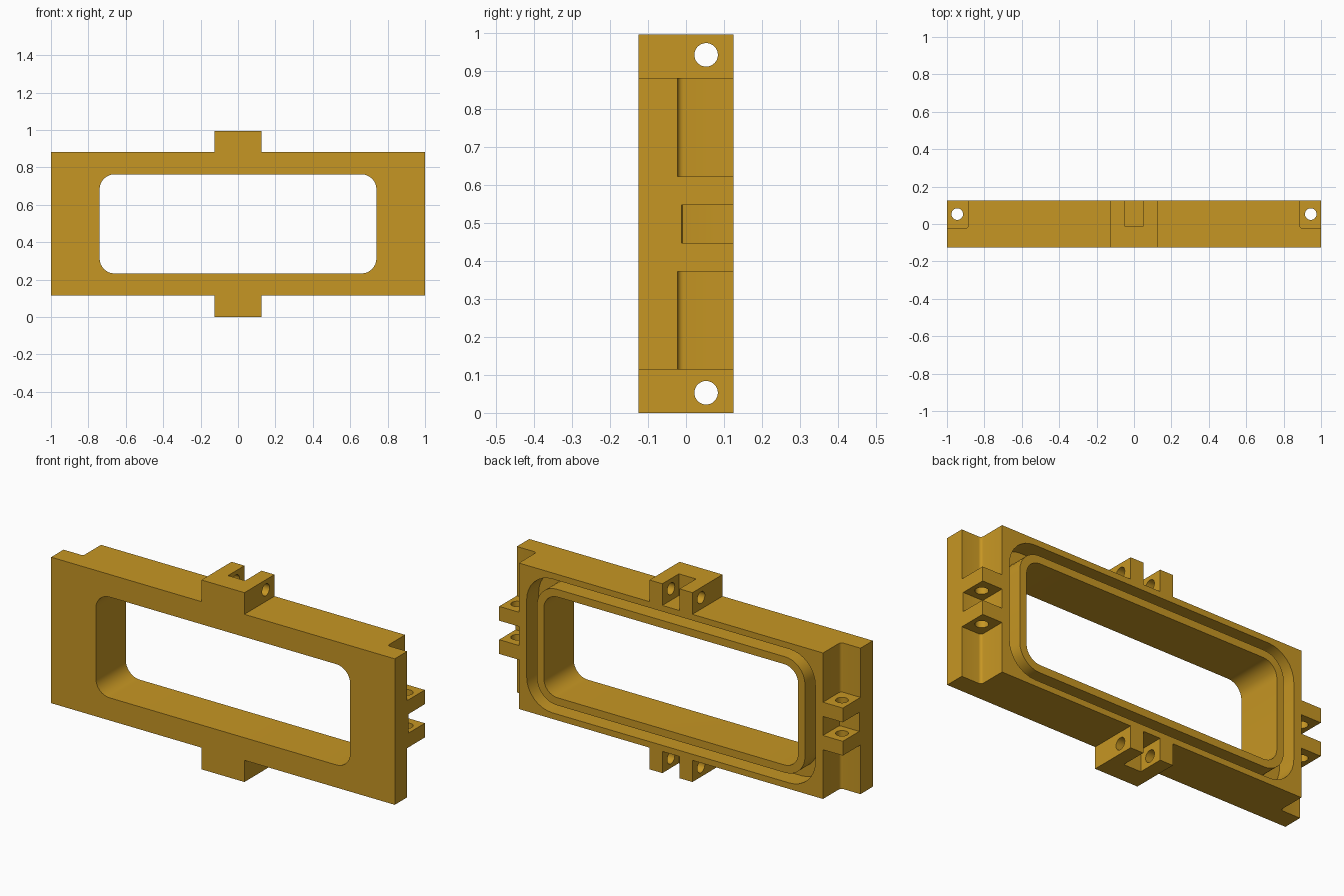
import bpy, bmesh, math

if "Cube" in bpy.data.objects:
    bpy.data.objects.remove(bpy.data.objects["Cube"])

ZC = 0.498           # mid height
TOP = 0.882          # top of the main bar
LOW = 2 * ZC - TOP   # bottom of the main bar

gold = bpy.data.materials.new("golden ochre")
gold.diffuse_color = (0.565, 0.305, 0.017, 1)
gold.use_nodes = True
gold.node_tree.nodes["Principled BSDF"].inputs["Base Color"].default_value = gold.diffuse_color


def prism(name, loop, axis, a, b):
    """Extrude a 2D loop from a to b along x (loop = y,z), y (x,z) or z (x,y)."""
    place = {"x": lambda u, v, w: (w, u, v),
             "y": lambda u, v, w: (u, w, v),
             "z": lambda u, v, w: (u, v, w)}[axis]
    bm = bmesh.new()
    base = bm.faces.new([bm.verts.new(place(u, v, a)) for u, v in loop])
    ext = bmesh.ops.extrude_face_region(bm, geom=[base])
    shift = place(0, 0, b - a)
    bmesh.ops.translate(bm, vec=shift,
                        verts=[g for g in ext["geom"] if isinstance(g, bmesh.types.BMVert)])
    bmesh.ops.recalc_face_normals(bm, faces=bm.faces)
    me = bpy.data.meshes.new(name)
    bm.to_mesh(me)
    bm.free()
    ob = bpy.data.objects.new(name, me)
    bpy.context.collection.objects.link(ob)
    me.materials.append(gold)
    return ob


def rounded(u0, u1, v0, v1, r, n=8):
    pts = []
    for cu, cv, start in ((u1 - r, v1 - r, 0), (u0 + r, v1 - r, 90),
                          (u0 + r, v0 + r, 180), (u1 - r, v0 + r, 270)):
        for i in range(n + 1):
            t = math.radians(start + 90 * i / n)
            pts.append((cu + r * math.cos(t), cv + r * math.sin(t)))
    return pts


def circle(u, v, r, n=32):
    return [(u + r * math.cos(2 * math.pi * i / n),
             v + r * math.sin(2 * math.pi * i / n)) for i in range(n)]


def cut(target, cutter):
    bpy.context.view_layer.objects.active = target
    mod = target.modifiers.new("cut", "BOOLEAN")
    mod.operation, mod.solver, mod.object = "DIFFERENCE", "EXACT", cutter
    bpy.ops.object.modifier_apply(modifier=mod.name)
    bpy.data.objects.remove(cutter)


# Bar with a tab in the middle of the top and bottom edges
half = [(1, LOW), (1, TOP), (0.125, TOP), (0.125, 2 * ZC)]
outline = [(0.125, 0), (0.125, LOW)] + half
outline += [(-x, z) for x, z in reversed(outline)]
frame = prism("frame", outline, "y", -0.125, 0.125)

# Rounded window
cut(frame, prism("window", rounded(-0.74, 0.74, ZC - 0.265, ZC + 0.265, 0.08), "y", -0.3, 0.3))

# Groove around the window on the back
groove = prism("groove", rounded(-0.84, 0.84, ZC - 0.352, ZC + 0.352, 0.15), "y", 0.025, 0.3)
cut(groove, prism("ridge", rounded(-0.78, 0.78, ZC - 0.305, ZC + 0.305, 0.115), "y", -0.1, 0.4))
cut(frame, groove)

for s in (-1, 1):
    # End notches that leave two lugs, with a slot between the lugs
    lo, hi = sorted((s * 0.885, s * 1.2))
    corner = rounded(lo, hi, -0.022, 0.3, 0.015, 4)
    cut(frame, prism("lower_notch", corner, "z", -0.1, ZC - 0.125))
    cut(frame, prism("upper_notch", corner, "z", ZC + 0.125, 1.1))
    slot = rounded(lo, hi, -0.012, 0.3, 0.006, 3)
    cut(frame, prism("lug_slot", slot, "z", ZC - 0.05, ZC + 0.05))
    # Pin hole through the lugs
    cut(frame, prism("lug_hole", circle(s * 0.945, 0.053, 0.031), "z", ZC - 0.2, ZC + 0.2))
    # Tab slot and its pin hole
    z0, z1 = sorted((ZC + s * (TOP - ZC), ZC + s * 0.7))
    cut(frame, prism("tab_slot", [(-0.05, -0.012), (0.05, -0.012), (0.05, 0.3), (-0.05, 0.3)],
                     "z", z0, z1))
    cut(frame, prism("tab_hole", circle(0.053, ZC + s * 0.445, 0.031), "x", -0.3, 0.3))

# Smooth rounded walls, sharp edges elsewhere
bpy.ops.object.select_all(action="DESELECT")
frame.select_set(True)
bpy.context.view_layer.objects.active = frame
bpy.ops.object.shade_smooth_by_angle(angle=math.radians(30))
